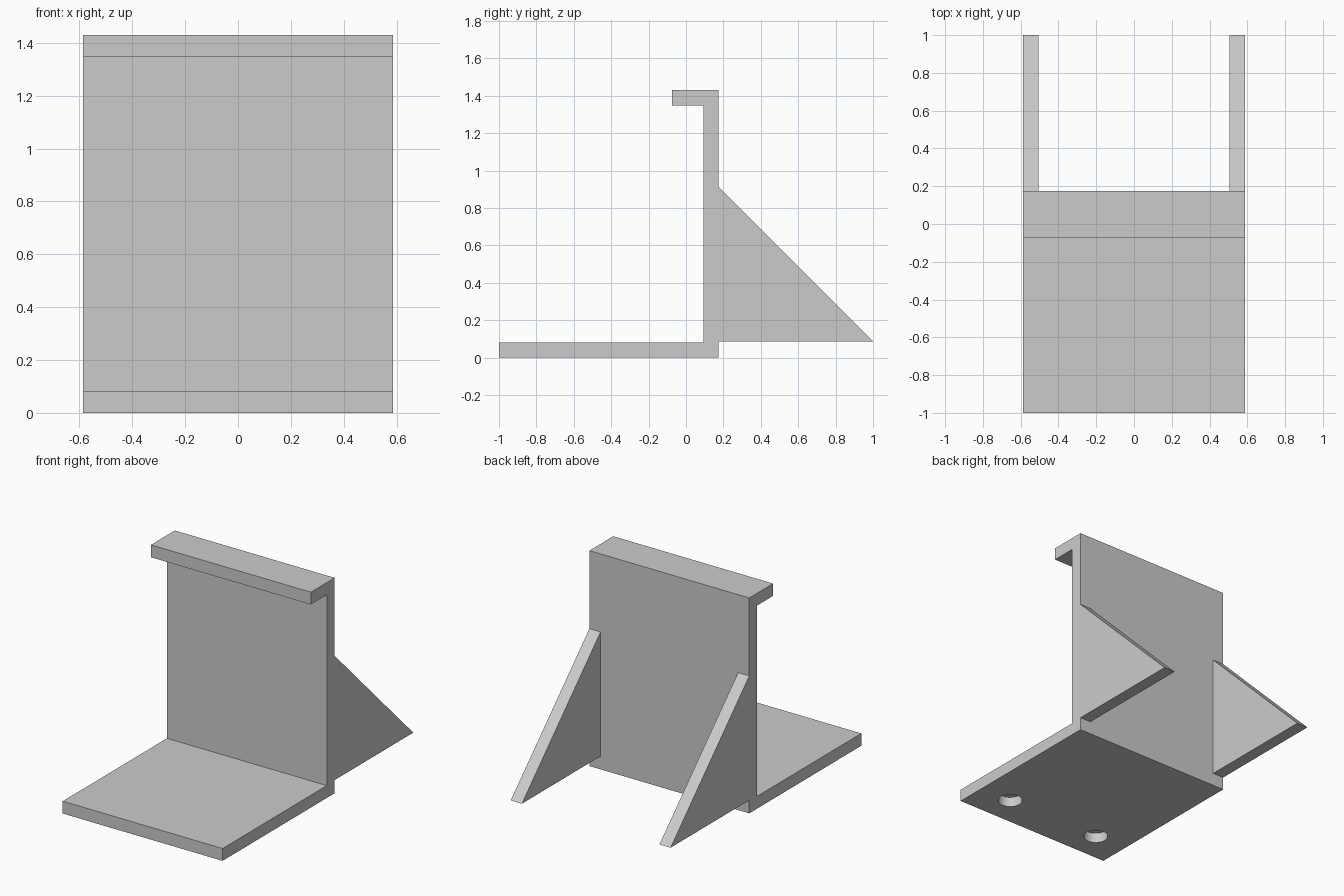
import bpy

if "Cube" in bpy.data.objects:
    bpy.data.objects.remove(bpy.data.objects["Cube"])

HALF = 0.587     # half width in x
T = 0.082        # plate thickness
BACK = 0.175     # rear face of the wall
TOP = 1.43


def extrude_profile(name, profile, x0, x1):
    """Extrude a (y, z) outline along x."""
    n = len(profile)
    verts = [(x, y, z) for x in (x0, x1) for y, z in profile]
    faces = [tuple(range(n))[::-1], tuple(range(n, 2 * n))]
    faces += [(i, (i + 1) % n, n + (i + 1) % n, n + i) for i in range(n)]
    mesh = bpy.data.meshes.new(name)
    mesh.from_pydata(verts, [], faces)
    mesh.update()
    obj = bpy.data.objects.new(name, mesh)
    bpy.context.collection.objects.link(obj)
    import_bm = bmesh.new()
    import_bm.from_mesh(mesh)
    bmesh.ops.recalc_face_normals(import_bm, faces=import_bm.faces)
    import_bm.to_mesh(mesh)
    import_bm.free()
    return obj


import bmesh

# Base plate, upright wall and top lip in one bent section
bracket = extrude_profile("bracket", [
    (-1, 0), (BACK, 0), (BACK, TOP), (-0.075, TOP), (-0.075, TOP - T),
    (BACK - T, TOP - T), (BACK - T, T), (-1, T)], -HALF, HALF)

# Triangular rear braces flush with the sides
for side, x0 in (("left", -HALF), ("right", HALF - T)):
    extrude_profile(side + "_brace",
                    [(BACK, 0.087), (1, 0.087), (BACK, 0.912)], x0, x0 + T)

# Blind holes in the underside of the base
DEPTH = 0.067
for side, x in (("left", -0.352), ("right", 0.352)):
    bpy.ops.mesh.primitive_cylinder_add(
        vertices=48, radius=0.076, depth=2 * DEPTH, location=(x, -0.795, 0))
    cutter = bpy.context.object
    cutter.name = side + "_hole_cutter"
    cutter.hide_render = True
    cutter.display_type = 'WIRE'
    cut = bracket.modifiers.new(side + "_hole", 'BOOLEAN')
    cut.operation = 'DIFFERENCE'
    cut.solver = 'EXACT'
    cut.object = cutter

# Smooth hole walls, sharp plate edges
bpy.ops.object.select_all(action='DESELECT')
bracket.select_set(True)
bpy.context.view_layer.objects.active = bracket
for side in ("left", "right"):
    bpy.ops.object.modifier_apply(modifier=side + "_hole")
bpy.ops.object.shade_smooth_by_angle()
for side in ("left", "right"):
    bpy.data.objects.remove(bpy.data.objects[side + "_hole_cutter"])
